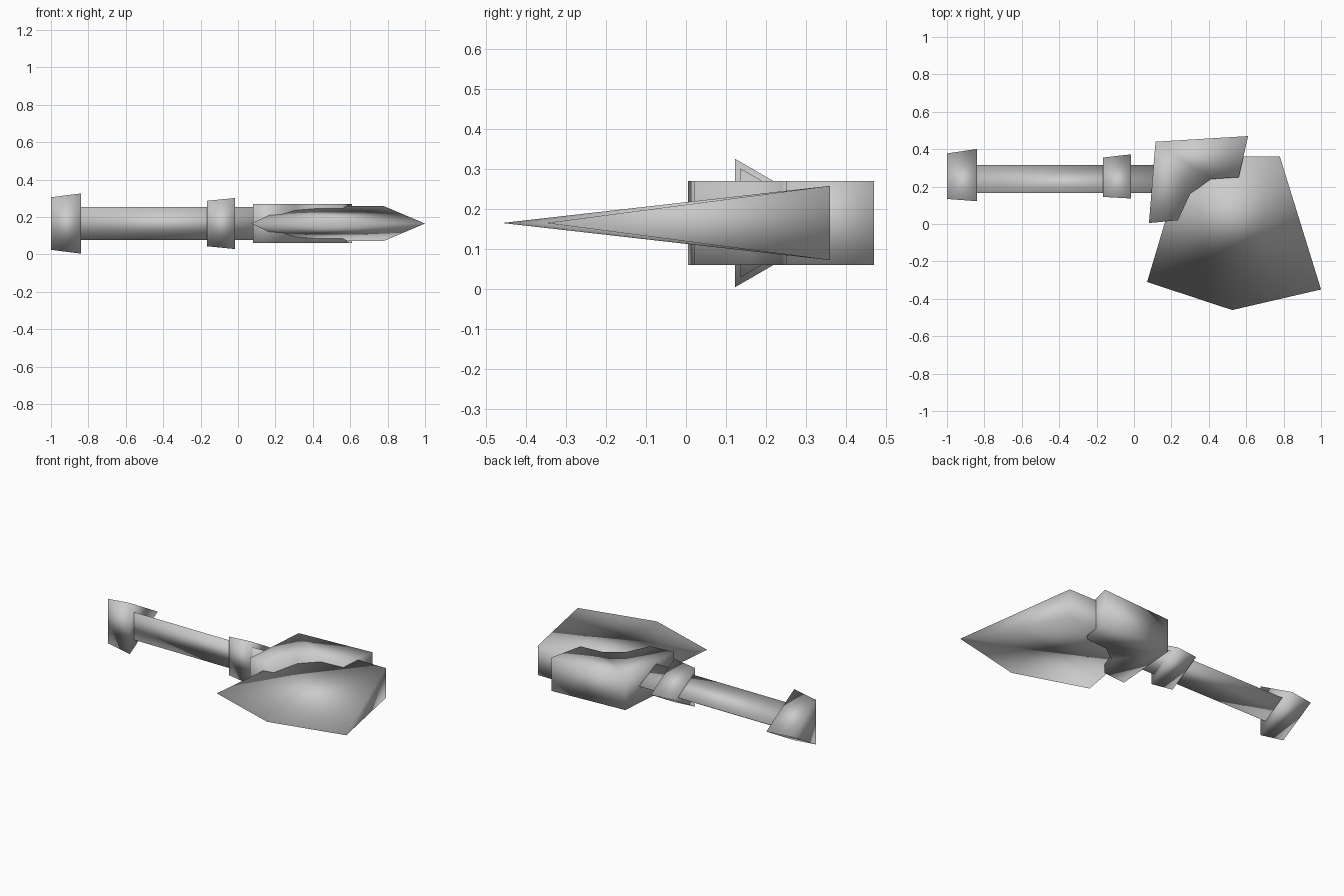
import bpy, bmesh

if "Cube" in bpy.data.objects:
    bpy.data.objects.remove(bpy.data.objects["Cube"])

MID_Z = 0.165  # height of the symmetry plane

metal = bpy.data.materials.new("plain grey")
metal.diffuse_color = (0.6, 0.6, 0.6, 1)
metal.use_nodes = True
metal.node_tree.nodes["Principled BSDF"].inputs["Base Color"].default_value = metal.diffuse_color


def make_object(name, bm):
    bmesh.ops.recalc_face_normals(bm, faces=bm.faces)
    mesh = bpy.data.meshes.new(name)
    bm.to_mesh(mesh)
    bm.free()
    mesh.materials.append(metal)
    for poly in mesh.polygons:
        poly.use_smooth = True
    obj = bpy.data.objects.new(name, mesh)
    bpy.context.collection.objects.link(obj)
    return obj


def triangle_bar(name, x0, side0, x1, side1):
    """Equilateral bar along x, apex towards +y, its size changing end to end."""
    bm = bmesh.new()
    rings = []
    for x, s in ((x0, side0), (x1, side1)):
        base = 0.215 - s * 0.2887
        points = ((base, s / 2), (base, -s / 2), (base + s * 0.866, 0))
        rings.append([bm.verts.new((x, y, MID_Z + z)) for y, z in points])
    a, b = rings
    bm.faces.new(a)
    bm.faces.new(b[::-1])
    for i in range(3):
        j = (i + 1) % 3
        bm.faces.new((a[i], a[j], b[j], b[i]))
    make_object(name, bm)


# Grip, with flared pommel and collar
triangle_bar("handle", -0.86, 0.175, 0.18, 0.175)
triangle_bar("pommel", -1.0, 0.281, -0.84, 0.322)
triangle_bar("collar", -0.165, 0.243, -0.015, 0.273)

# Angled socket: outline extruded in z
outline = [(0.08, 0.005), (0.235, 0.02), (0.30, 0.16), (0.41, 0.24),
           (0.56, 0.25), (0.61, 0.47), (0.115, 0.44)]
bm = bmesh.new()
low = [bm.verts.new((x, y, 0.06)) for x, y in outline]
cap = bm.faces.new(low)
grown = bmesh.ops.extrude_face_region(bm, geom=[cap])["geom"]
for v in grown:
    if isinstance(v, bmesh.types.BMVert):
        v.co.z = 0.27
make_object("socket", bm)

# Wedge blade: thick back tapering to a three-point cutting edge
bm = bmesh.new()
edge = [bm.verts.new((x, y, MID_Z))
        for x, y in ((0.07, -0.31), (0.525, -0.46), (1.0, -0.35))]
backs = []
for h in (0.093, -0.093):
    left = bm.verts.new((0.27, 0.36, MID_Z + h))
    right = bm.verts.new((0.78, 0.36, MID_Z + h))
    backs.append((left, right))
    bm.faces.new((left, edge[0], edge[1]))
    bm.faces.new((left, edge[1], right))
    bm.faces.new((right, edge[1], edge[2]))
(tl, tr), (bl, br) = backs
bm.faces.new((tl, tr, br, bl))
bm.faces.new((tl, bl, edge[0]))
bm.faces.new((tr, edge[2], br))
make_object("blade", bm)
